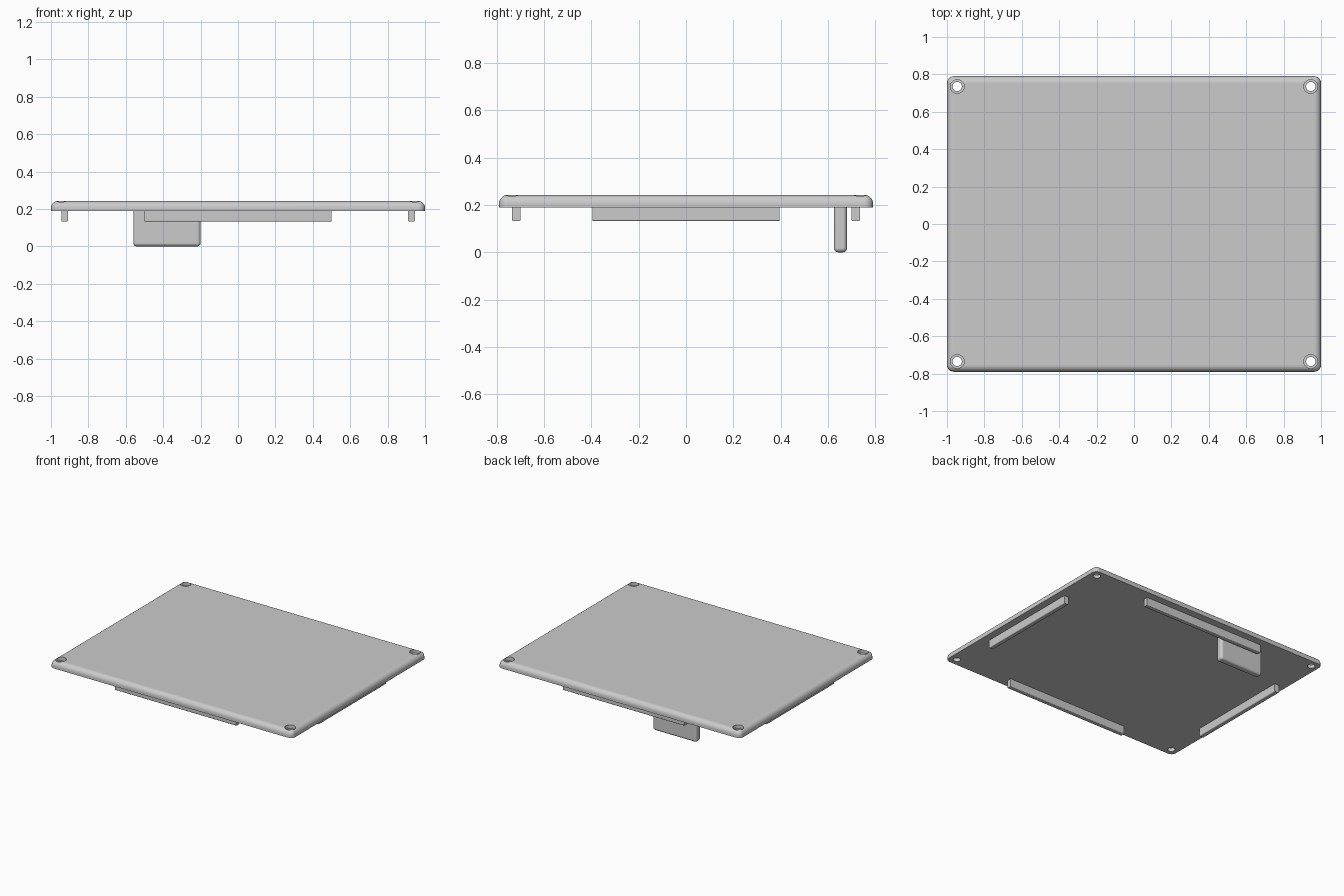
import bpy, bmesh, math
from mathutils import Matrix

cube = bpy.data.objects.get("Cube")
if cube:
    bpy.data.objects.remove(cube, do_unlink=True)

# One plain grey plastic for every part
GREY = (0.6, 0.6, 0.6, 1)
plastic = bpy.data.materials.new("grey_plastic")
plastic.use_nodes = True
plastic.diffuse_color = GREY
plastic.node_tree.nodes["Principled BSDF"].inputs["Base Color"].default_value = GREY


def make_object(name, bm):
    mesh = bpy.data.meshes.new(name)
    bm.to_mesh(mesh)
    bm.free()
    mesh.materials.append(plastic)
    obj = bpy.data.objects.new(name, mesh)
    bpy.context.collection.objects.link(obj)
    return obj


def box(name, low, high, radius, pick):
    """Box between two corners, rounding the edges accepted by pick(edge midpoint, direction)."""
    size = [h - l for l, h in zip(low, high)]
    centre = [(h + l) / 2 for l, h in zip(low, high)]
    bm = bmesh.new()
    bmesh.ops.create_cube(bm, size=1)
    edges = []
    for e in bm.edges:
        a, b = (v.co for v in e.verts)
        if pick((a + b) / 2, (b - a)):
            edges.append(e)
    bmesh.ops.transform(bm, verts=bm.verts, matrix=Matrix.Translation(centre) @ Matrix.Diagonal((*size, 1)))
    bmesh.ops.bevel(bm, geom=edges, offset=radius, segments=6, profile=0.5, affect='EDGES')
    return make_object(name, bm)


def smooth(obj):
    bpy.ops.object.select_all(action='DESELECT')
    obj.select_set(True)
    bpy.context.view_layer.objects.active = obj
    bpy.ops.object.shade_smooth_by_angle(angle=math.radians(35))
    mod = obj.modifiers.new("flat_shading", 'WEIGHTED_NORMAL')
    mod.keep_sharp = True


def not_bottom(mid, along):
    return mid.z > -0.1


def not_top(mid, along):
    return mid.z < 0.1


def bottom_only(mid, along):
    return mid.z < -0.1


PLATE_Z, TOP_Z = 0.19, 0.242

# Lid plate with rounded top and corners
plate = box("lid_plate", (-1, -0.79, PLATE_Z), (1, 0.79, TOP_Z), 0.036, not_bottom)

# Stepped screw holes in the four corners
bm = bmesh.new()
for sx in (-1, 1):
    for sy in (-1, 1):
        profile = [(0, 0.15), (0.025, 0.15), (0.025, 0.215), (0.037, 0.215), (0.037, 0.3), (0, 0.3)]
        verts = [bm.verts.new((r, 0, z)) for r, z in profile]
        edges = [bm.edges.new(pair) for pair in zip(verts, verts[1:])]
        spun = bmesh.ops.spin(bm, geom=verts + edges, cent=(0, 0, 0), axis=(0, 0, 1),
                              angle=math.tau, steps=32)
        new = [v for v in bm.verts if not v.tag]
        bmesh.ops.translate(bm, verts=new, vec=(sx * 0.945, sy * 0.735, 0))
        for v in new:
            v.tag = True
bmesh.ops.remove_doubles(bm, verts=bm.verts, dist=0.0005)
bmesh.ops.recalc_face_normals(bm, faces=bm.faces)
cutter = make_object("screw_hole_cutter", bm)
cutter.hide_render = True

cut = plate.modifiers.new("screw_holes", 'BOOLEAN')
cut.operation = 'DIFFERENCE'
cut.solver = 'EXACT'
cut.object = cutter
bpy.context.view_layer.objects.active = plate
bpy.ops.object.modifier_apply(modifier=cut.name)
bpy.data.objects.remove(cutter, do_unlink=True)
smooth(plate)

# Locating ribs under each side
RIB_LOW, THICK = 0.132, 0.036
for name, s in (("front", -1), ("back", 1)):
    y = s * 0.717
    smooth(box(name + "_rib", (-0.5, y - THICK / 2, RIB_LOW), (0.5, y + THICK / 2, PLATE_Z), 0.006,
               lambda m, d: bottom_only(m, d) and abs(d.x) > 0.5))
for name, s in (("right", -1), ("left", 1)):
    x = s * 0.927
    smooth(box(name + "_rib", (x - THICK / 2, -0.395, RIB_LOW), (x + THICK / 2, 0.395, PLATE_Z), 0.006,
               lambda m, d: bottom_only(m, d) and abs(d.y) > 0.5))

# Tall rounded tab hanging near the back
smooth(box("hanging_tab", (-0.56, 0.625, 0), (-0.2, 0.68, PLATE_Z), 0.018, not_top))
